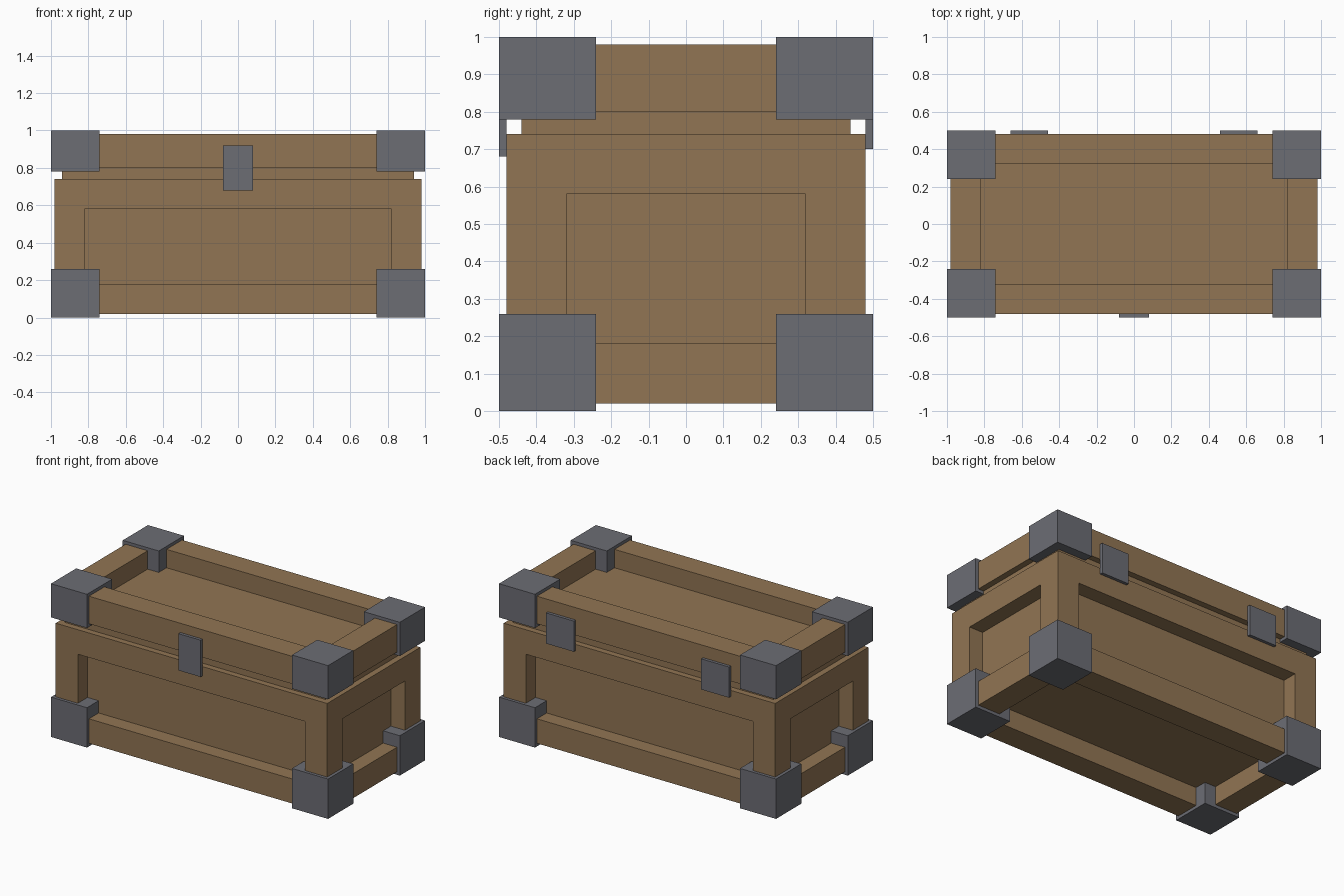
import bpy, bmesh
from mathutils import Vector

if "Cube" in bpy.data.objects:
    bpy.data.objects.remove(bpy.data.objects["Cube"])


def material(name, rgb):
    m = bpy.data.materials.new(name)
    m.diffuse_color = (*rgb, 1)
    m.use_nodes = True
    m.node_tree.nodes["Principled BSDF"].inputs["Base Color"].default_value = m.diffuse_color
    return m


wood = material("brown wood", (0.284, 0.178, 0.087))
iron = material("grey iron", (0.150, 0.153, 0.175))


def box(name, lo, hi, mat, recess=None):
    """Box from corner to corner; recess(normal) gives the panel depth for a face, or 0."""
    lo, hi = Vector(lo), Vector(hi)
    bm = bmesh.new()
    bmesh.ops.create_cube(bm, size=1)
    for v in bm.verts:
        v.co = Vector([(lo[i] + hi[i]) / 2 + v.co[i] * (hi[i] - lo[i]) for i in range(3)])
    bm.normal_update()
    if recess:
        for f in list(bm.faces):
            depth = recess(f.normal)
            if depth:
                bmesh.ops.inset_individual(bm, faces=[f], thickness=0.16, use_even_offset=True)
                bmesh.ops.inset_individual(bm, faces=[f], thickness=0, depth=-depth)
    me = bpy.data.meshes.new(name)
    bm.to_mesh(me)
    bm.free()
    me.materials.append(mat)
    ob = bpy.data.objects.new(name, me)
    bpy.context.collection.objects.link(ob)
    return ob


# Body with recessed panels on the four sides and underneath
box("chest_body", (-0.98, -0.48, 0.02), (0.98, 0.48, 0.74), wood,
    lambda n: 0.12 if n.z < -0.5 else 0.1 if abs(n.z) < 0.5 else 0)

# Narrow neck between body and lid
box("neck", (-0.94, -0.44, 0.73), (0.94, 0.44, 0.81), wood)

# Lid with a recessed top
box("lid", (-0.98, -0.48, 0.80), (0.98, 0.48, 0.98), wood,
    lambda n: 0.12 if n.z > 0.5 else 0)

# Metal corner caps, top and bottom
for sx in (-1, 1):
    for sy in (-1, 1):
        for level, z0, z1 in (("bottom", 0, 0.26), ("top", 0.78, 1)):
            xs = sorted((sx * 0.74, sx))
            ys = sorted((sy * 0.24, sy * 0.5))
            side = ("left" if sx < 0 else "right") + ("_front" if sy < 0 else "_back")
            box(f"{level}_corner_{side}", (xs[0], ys[0], z0), (xs[1], ys[1], z1), iron)

# Front latch and back hinges
box("latch", (-0.08, -0.50, 0.68), (0.08, -0.48, 0.92), iron)
for side, x in (("left", -0.56), ("right", 0.56)):
    box(f"hinge_{side}", (x - 0.1, 0.48, 0.70), (x + 0.1, 0.50, 0.90), iron)
